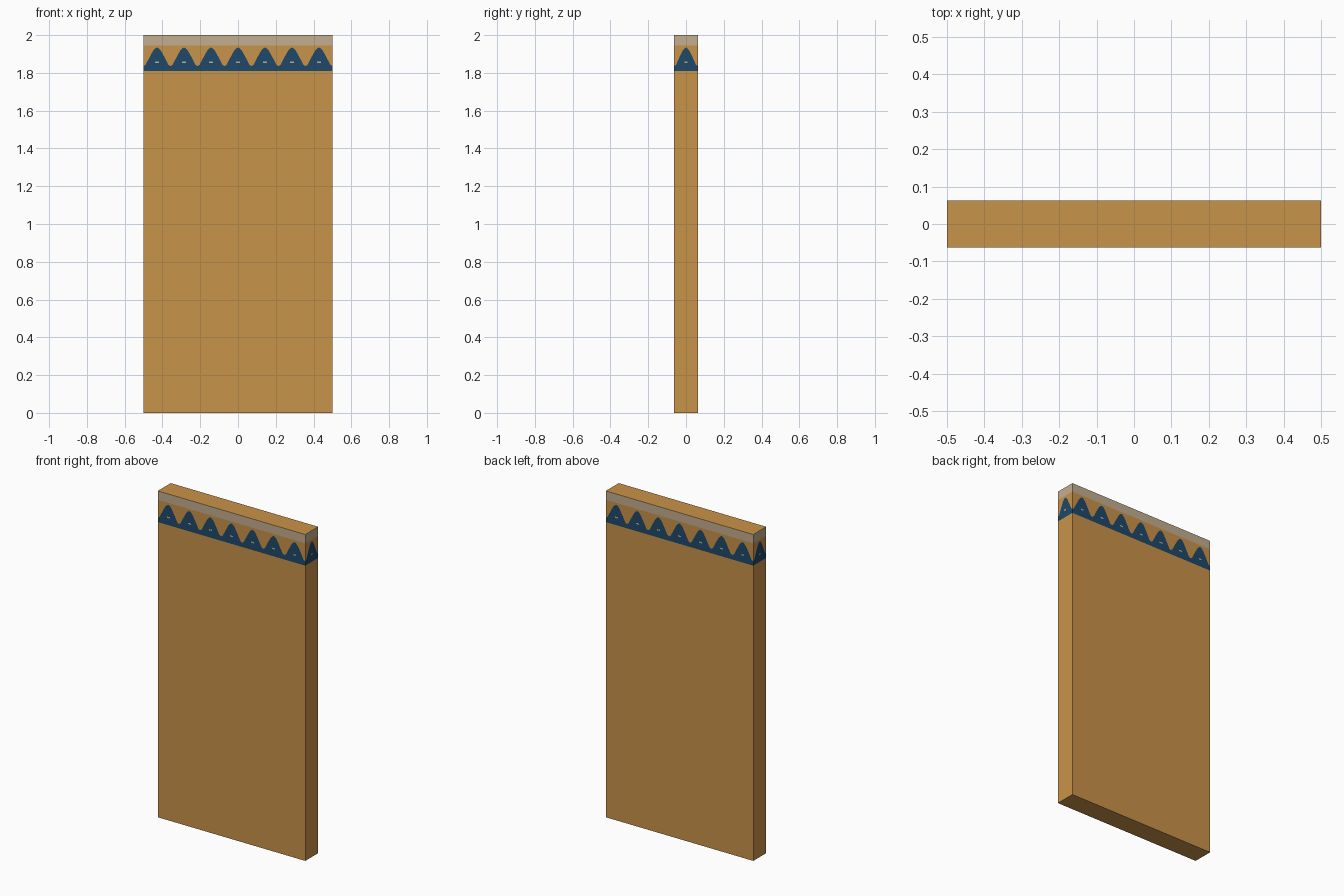
import bpy, bmesh
from mathutils import Vector

if "Cube" in bpy.data.objects:
    bpy.data.objects.remove(bpy.data.objects["Cube"])

W, D, H = 0.5, 0.0625, 2.0          # half width, half depth, height
Z_BASE, Z_BAND = 1.809, 1.946       # bottom of blue border, bottom of pale band
DOT_W, DOT_LO, DOT_HI = 0.07, 1.852, 1.86
# One tooth: (half-cell fraction from centre, height), mirrored below
HALF = [(0.0, 1.934), (DOT_W, 1.929), (0.15, 1.916), (0.27, 1.885),
        (0.36, 1.86), (0.42, 1.843), (0.5, 1.836)]
PROFILE = [(-f, z) for f, z in reversed(HALF[1:])] + HALF


def material(name, rgb):
    m = bpy.data.materials.new(name)
    m.diffuse_color = (*rgb, 1)
    m.use_nodes = True
    m.node_tree.nodes["Principled BSDF"].inputs["Base Color"].default_value = m.diffuse_color
    return m


ORANGE, PALE, BLUE = 0, 1, 2
mesh = bpy.data.meshes.new("panel")
for name, rgb in (("ochre", (0.584, 0.292, 0.067)),
                  ("pale_beige", (0.552, 0.423, 0.279)),
                  ("dark_blue", (0.0137, 0.065, 0.144))):
    mesh.materials.append(material(name, rgb))
bm = bmesh.new()


def face(points, mat):
    f = bm.faces.new([bm.verts.new(p) for p in points])
    f.material_index = mat


def wall(start, end, teeth):
    """One upright side with its toothed border cut into it."""
    a, b = Vector(start), Vector(end)

    def at(s, z):
        p = a.lerp(b, s)
        return (p.x, p.y, z)

    columns = [((i + 0.5 + f) / teeth, z, abs(abs(f) - DOT_W) < 1e-6, abs(f) < 1e-6)
               for i in range(teeth) for f, z in PROFILE]
    stops = sorted({round(c[0], 6) for c in columns})
    # plain area below the border, with the border's points along its top edge
    face([at(0, 0), at(1, 0)] + [at(s, Z_BASE) for s in reversed(stops)], ORANGE)
    for (s0, z0, e0, m0), (s1, z1, e1, m1) in zip(columns, columns[1:]):
        if s1 - s0 < 1e-6:
            continue
        face([at(s0, z0), at(s1, z1), at(s1, Z_BAND), at(s0, Z_BAND)], ORANGE)
        if m0 or m1:        # central columns hold the small dot
            rows = [(Z_BASE, Z_BASE, DOT_LO, DOT_LO, BLUE),
                    (DOT_LO, DOT_LO, DOT_HI, DOT_HI, PALE),
                    (DOT_HI, DOT_HI, z1, z0, BLUE)]
            for l, r, tr, tl, mat in rows:
                face([at(s0, l), at(s1, r), at(s1, tr), at(s0, tl)], mat)
        else:
            right = [at(s1, DOT_LO), at(s1, DOT_HI)] if e1 else []
            left = [at(s0, DOT_HI), at(s0, DOT_LO)] if e0 else []
            face([at(s0, Z_BASE), at(s1, Z_BASE)] + right
                 + [at(s1, z1), at(s0, z0)] + left, BLUE)
    # pale band along the top
    face([at(0, H), *[at(s, Z_BAND) for s in stops], at(1, H)], PALE)


# Four sides: seven teeth on the broad ones, one on the narrow ones
corners = [(-W, -D, 0), (W, -D, 0), (W, D, 0), (-W, D, 0)]
for i, teeth in enumerate((7, 1, 7, 1)):
    wall(corners[i], corners[(i + 1) % 4], teeth)
# Top and bottom ends
face([(x, y, H) for x, y, _ in corners], ORANGE)
face([(x, y, 0) for x, y, _ in reversed(corners)], ORANGE)

bmesh.ops.remove_doubles(bm, verts=bm.verts, dist=1e-5)
bm.to_mesh(mesh)
bm.free()
bpy.context.collection.objects.link(bpy.data.objects.new("panel", mesh))
